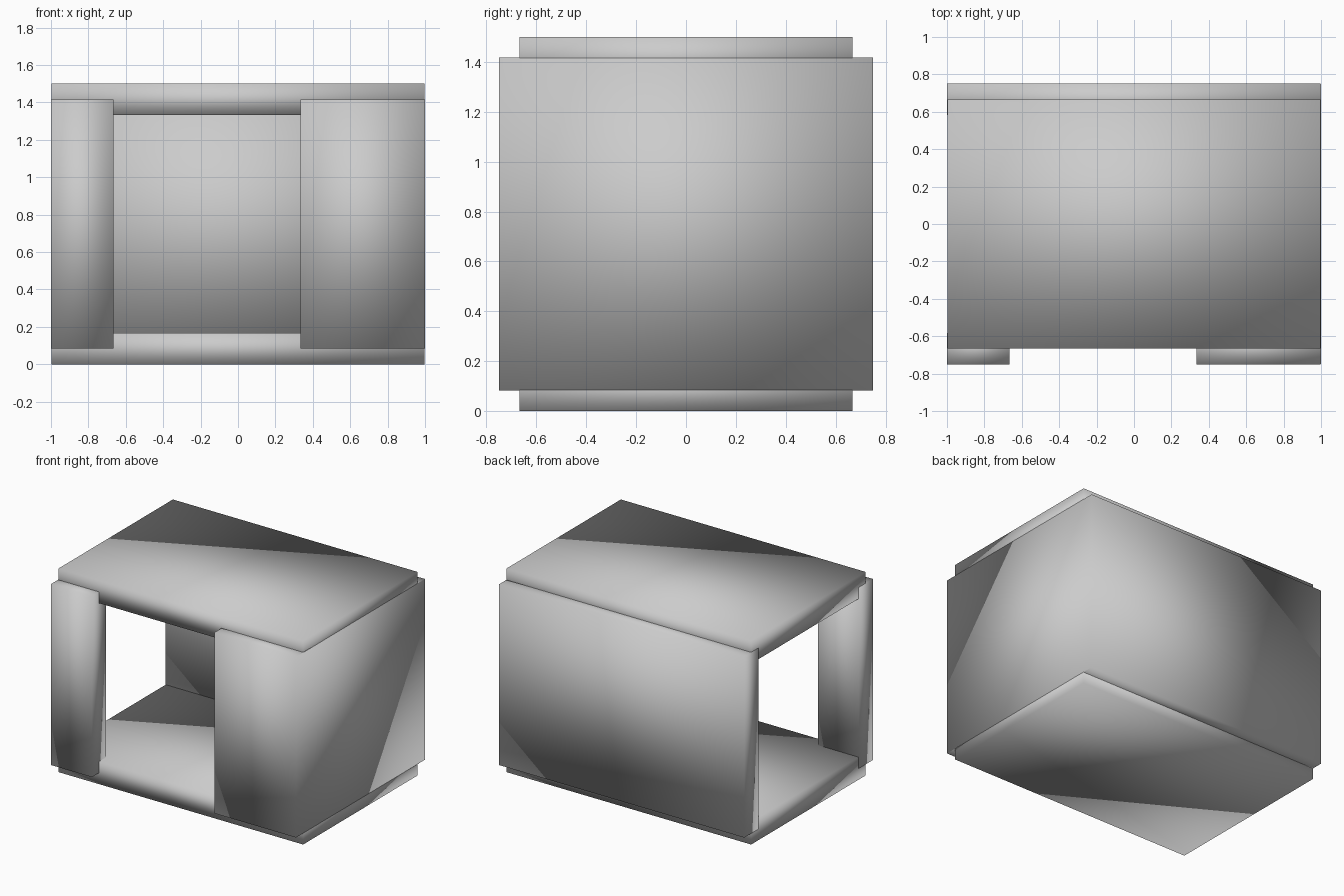
import bpy
import bmesh
from mathutils import Vector

if "Cube" in bpy.data.objects:
    bpy.data.objects.remove(bpy.data.objects["Cube"])

U = 1 / 12      # basic module: half a panel thickness
GAP = 0.002     # tiny inset so overlapping panels never share a plane


def panel(name, low, high):
    """Softly shaded box between two opposite corners."""
    low, high = Vector(low), Vector(high)
    size, centre = high - low, (low + high) / 2
    bm = bmesh.new()
    bmesh.ops.create_cube(bm, size=1)
    bmesh.ops.scale(bm, vec=size, verts=bm.verts)
    for face in bm.faces:
        face.smooth = True
    mesh = bpy.data.meshes.new(name)
    bm.to_mesh(mesh)
    bm.free()
    obj = bpy.data.objects.new(name, mesh)
    obj.location = centre
    bpy.context.collection.objects.link(obj)
    return obj


wall_bottom, wall_top = U, 17 * U
right_end = 1 - GAP

# Floor and ceiling slabs
for name, z in (("floor", 0), ("ceiling", 16 * U)):
    panel(name, (-1 + GAP, -8 * U, z), (right_end, 8 * U, z + 2 * U))

# Front panels on both sides of the opening
for name, x0, x1 in (("front_left_panel", -1, -8 * U),
                     ("front_right_panel", 4 * U, right_end)):
    panel(name, (x0, -9 * U, wall_bottom), (x1, -7 * U, wall_top))

# Full-width back wall
panel("back_wall", (-1, 7 * U, wall_bottom), (right_end, 9 * U, wall_top))

# Closed right side (the left side stays open)
panel("right_wall", (10 * U, -9 * U + GAP, wall_bottom + GAP),
      (1, 9 * U - GAP, wall_top - GAP))
